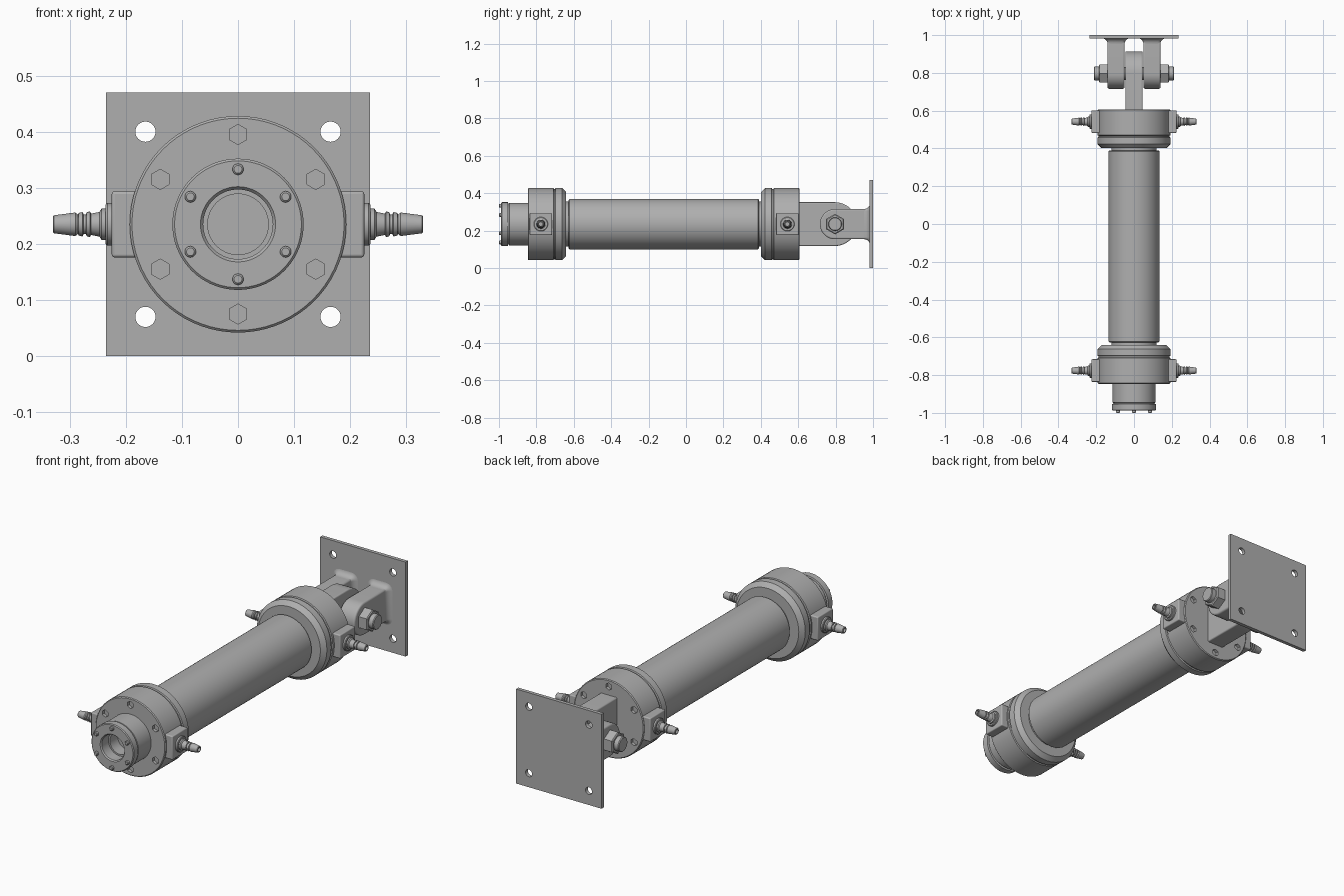
import bpy, bmesh, math
from mathutils import Matrix, Vector

cube = bpy.data.objects.get("Cube")
if cube:
    bpy.data.objects.remove(cube, do_unlink=True)

steel = bpy.data.materials.new("grey steel")
steel.use_nodes = True
GREY = (0.43, 0.43, 0.43, 1)
steel.diffuse_color = GREY
steel.node_tree.nodes["Principled BSDF"].inputs["Base Color"].default_value = GREY

AXIS_Z = 0.235          # height of the cylinder's axis
PIN_Y = 0.797           # clevis pin position
ALONG_Y = Matrix.Translation((0, 0, AXIS_Z)) @ Matrix.Rotation(-math.pi / 2, 4, 'X')


def along_x(side, y):
    """Frame at (0, y) whose local z points out to the given side."""
    return Matrix.Translation((0, y, AXIS_Z)) @ Matrix.Rotation(side * math.pi / 2, 4, 'Y')


def add_loft(bm, rings):
    """Skin a stack of equal-length rings and cap both ends."""
    loops = [[bm.verts.new(p) for p in ring] for ring in rings]
    n = len(loops[0])
    for a, b in zip(loops, loops[1:]):
        for i in range(n):
            bm.faces.new((a[i], a[(i + 1) % n], b[(i + 1) % n], b[i]))
    bm.faces.new(loops[0][::-1])
    bm.faces.new(loops[-1])


def add_turned(bm, profile, frame, sides):
    """Turn (radius, distance) pairs around the frame's local z."""
    add_loft(bm, [[frame @ Vector((r * math.cos(math.tau * i / sides),
                                   r * math.sin(math.tau * i / sides), d))
                   for i in range(sides)] for r, d in profile])


def finish(name, bm, smooth=True, bevel=0):
    bmesh.ops.recalc_face_normals(bm, faces=bm.faces)
    mesh = bpy.data.meshes.new(name)
    bm.to_mesh(mesh)
    bm.free()
    mesh.materials.append(steel)
    ob = bpy.data.objects.new(name, mesh)
    bpy.context.collection.objects.link(ob)
    if bevel:
        mod = ob.modifiers.new("Bevel", 'BEVEL')
        mod.width, mod.segments, mod.limit_method = bevel, 3, 'ANGLE'
    if smooth:
        shade(ob)
    return ob


def shade(ob):
    bpy.ops.object.select_all(action='DESELECT')
    ob.select_set(True)
    bpy.context.view_layer.objects.active = ob
    bpy.ops.object.shade_smooth_by_angle(angle=math.radians(32))


def turned(name, profile, frame=ALONG_Y, sides=72):
    bm = bmesh.new()
    add_turned(bm, profile, frame, sides)
    return finish(name, bm)


def box(name, lo, hi, bevel=0):
    bm = bmesh.new()
    add_loft(bm, [[(x, y, z) for x, y in ((lo[0], lo[1]), (hi[0], lo[1]),
                                          (hi[0], hi[1]), (lo[0], hi[1]))]
                  for z in (lo[2], hi[2])])
    return finish(name, bm, bevel > 0, bevel)


def cut(ob, profile, spots, sides):
    """Cut turned holes along y at the given (x, z) offsets from the axis."""
    bm = bmesh.new()
    for x, z in spots:
        frame = Matrix.Translation((x, 0, z)) @ ALONG_Y @ Matrix.Rotation(math.pi / 2, 4, 'Z')
        add_turned(bm, profile, frame, sides)
    cutter = finish("hole_cutter", bm, False)
    cutter.hide_render = True
    mod = ob.modifiers.new("Holes", 'BOOLEAN')
    mod.operation, mod.solver, mod.object = 'DIFFERENCE', 'EXACT', cutter
    bpy.ops.object.select_all(action='DESELECT')
    ob.select_set(True)
    bpy.context.view_layer.objects.active = ob
    bpy.ops.object.modifier_apply(modifier=mod.name)
    bpy.data.objects.remove(cutter, do_unlink=True)
    shade(ob)


def bolt_circle(radius):
    return [(radius * math.sin(math.tau * i / 6), radius * math.cos(math.tau * i / 6))
            for i in range(6)]


# Barrel with its narrower necks
turned("barrel", [(0.12, -0.66), (0.12, -0.627), (0.13, -0.627), (0.135, -0.622),
                  (0.135, 0.385), (0.13, 0.39), (0.12, 0.39), (0.12, 0.42)])

# End caps: distances run from the outer face towards the barrel
CAP = [(0.05, 0), (0.189, 0), (0.193, 0.004), (0.193, 0.137), (0.188, 0.14),
       (0.188, 0.146), (0.193, 0.149), (0.193, 0.184), (0.172, 0.205), (0.05, 0.205)]
for name, face, way in (("front_cap", -0.846, 1), ("rear_cap", 0.607, -1)):
    cap = turned(name, [(r, face + way * d) for r, d in CAP])
    # Hex sockets around the outer face
    ends = sorted((face - way * 0.01, face + way * 0.015))
    cut(cap, [(0.018, d) for d in ends], bolt_circle(0.16), 6)

# Hollow rod end with a grooved collar
turned("rod_end", [(0.06, -0.83), (0.114, -0.83), (0.114, -0.945), (0.109, -0.947),
                   (0.109, -0.951), (0.117, -0.953), (0.117, -0.984), (0.113, -0.988),
                   (0.067, -0.988), (0.062, -0.982), (0.062, -0.93), (0.054, -0.93),
                   (0.054, -0.87)])
for i, (x, z) in enumerate(bolt_circle(0.098)):
    turned(f"rod_screw_{i + 1}", [(0.010, -0.98), (0.010, -0.997), (0.007, -1.0)],
           Matrix.Translation((x, 0, z)) @ ALONG_Y, 20)

# Ports and barbed hose fittings on both sides of both caps
FITTING = [(0.022, 0.233), (0.028, 0.235), (0.028, 0.243), (0.022, 0.247), (0.019, 0.262),
           (0.023, 0.264), (0.021, 0.270), (0.017, 0.271), (0.017, 0.275), (0.022, 0.277),
           (0.020, 0.284), (0.017, 0.285), (0.021, 0.290), (0.016, 0.328), (0.014, 0.330),
           (0.010, 0.330), (0.010, 0.27)]
for end, y in (("front", -0.776), ("rear", 0.542)):
    for side, hand in ((1, "left"), (-1, "right")):
        xs = sorted((side * 0.12, side * 0.225))
        box(f"{end}_{hand}_port", (xs[0], y - 0.06, AXIS_Z - 0.059),
            (xs[1], y + 0.06, AXIS_Z + 0.059), 0.005)
        frame = along_x(side, y)
        turned(f"{end}_{hand}_washer", [(0.038, 0.22), (0.038, 0.233), (0.035, 0.236)], frame, 32)
        turned(f"{end}_{hand}_fitting", FITTING, frame, 28)


def eye(name, x0, x1, root, tip, radius, bevel):
    """Plate in the yz plane with one end rounded around the pin."""
    way = 1 if tip > root else -1
    steps = 24
    outline = [(root, -radius)]
    for i in range(steps + 1):
        a = -math.pi / 2 + math.pi * i / steps
        outline.append((tip + way * radius * math.cos(a), radius * math.sin(a)))
    outline.append((root, radius))
    bm = bmesh.new()
    add_loft(bm, [[(x, y, AXIS_Z + z) for y, z in outline] for x in (x0, x1)])
    return finish(name, bm, True, bevel)


# Tongue on the rear cap
eye("tongue", -0.046, 0.046, 0.595, PIN_Y, 0.117, 0.006)

# Mounting plate with four holes
plate = box("mounting_plate", (-0.235, 0.982, 0), (0.235, 1.0, 0.47))
cut(plate, [(0.018, 0.95), (0.018, 1.03)],
    [(x, z) for x in (-0.165, 0.165) for z in (-0.165, 0.165)], 32)

# Clevis lugs with filleted feet
LUG_R, FILLET, CORNER = 0.081, 0.03, 0.012
for side, hand in ((1, "left"), (-1, "right")):
    x0, x1 = sorted((side * 0.05, side * 0.14))
    eye(f"{hand}_lug", x0, x1, 0.985, PIN_Y, LUG_R, 0.008)
    rings = []
    for k in range(9):
        a = math.pi / 2 * k / 8
        out = CORNER + FILLET * (1 - math.cos(a))
        y = 0.983 - FILLET * (1 - math.sin(a))
        ring = []
        for q in range(4):
            sx, sz = ((1, 1), (-1, 1), (-1, -1), (1, -1))[q]
            for j in range(6):
                t = math.pi / 2 * (q + j / 5)
                ring.append(((x0 + x1) / 2 + sx * (0.045 - CORNER) + out * math.cos(t), y,
                             AXIS_Z + sz * (LUG_R - CORNER) + out * math.sin(t)))
        rings.append(ring)
    bm = bmesh.new()
    add_loft(bm, rings)
    finish(f"{hand}_lug_foot", bm)

    # Hex nut and pin end outside each lug
    frame = along_x(side, PIN_Y)
    turned(f"{hand}_pin_nut", [(0.055, 0.13), (0.055, 0.182), (0.049, 0.186)], frame, 6)
    turned(f"{hand}_pin_end", [(0.036, 0.18), (0.036, 0.208), (0.033, 0.212)], frame, 32)

# Clevis pin
turned("clevis_pin", [(0.034, -0.15), (0.034, 0.15)], along_x(1, PIN_Y), 32)
